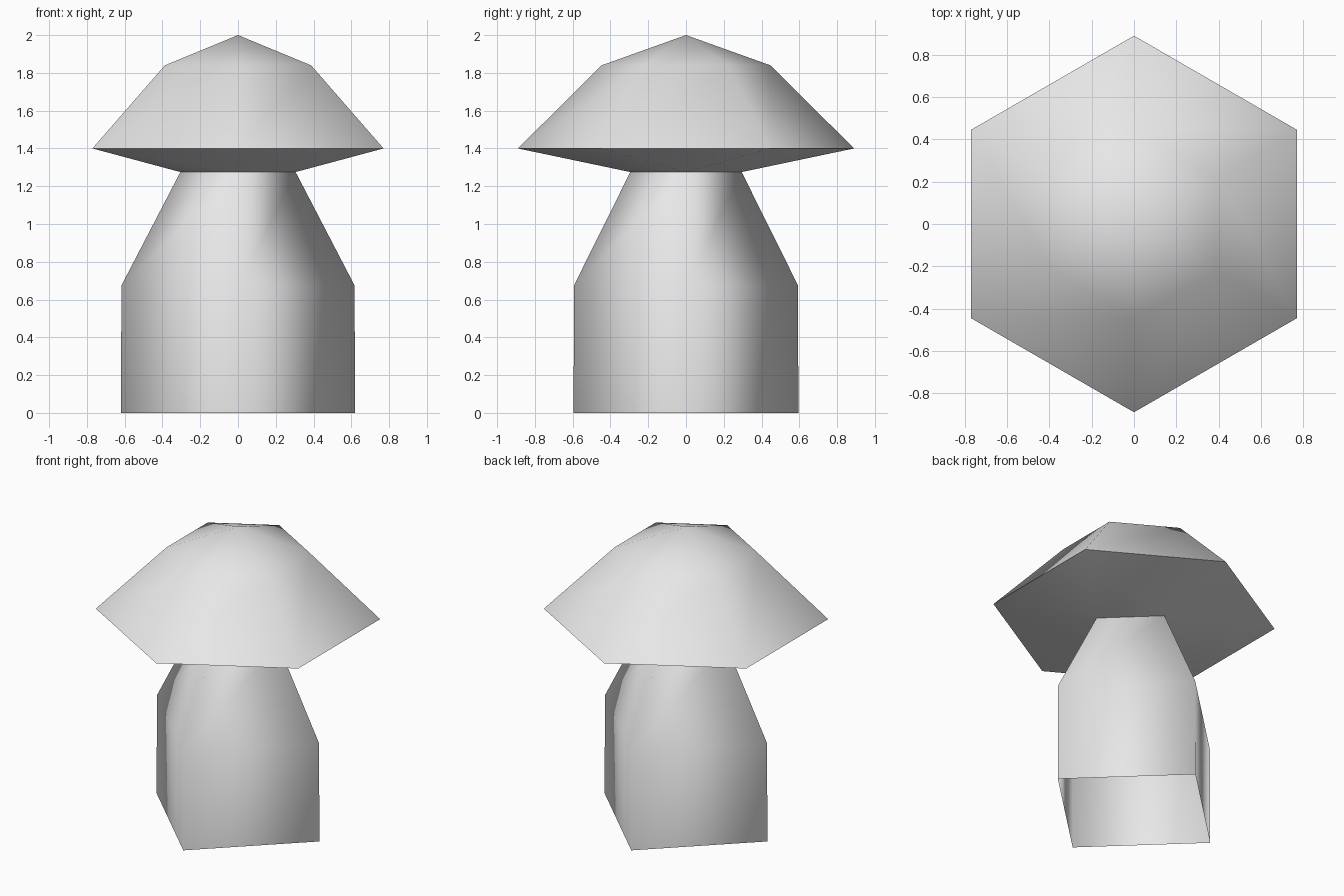
import bpy
import bmesh
from math import cos, sin, radians

cube = bpy.data.objects.get("Cube")
if cube:
    bpy.data.objects.remove(cube, do_unlink=True)

grey = bpy.data.materials.new("plain_grey")
grey.use_nodes = True
grey.diffuse_color = (0.8, 0.8, 0.8, 1)
grey.node_tree.nodes["Principled BSDF"].inputs["Base Color"].default_value = (0.8, 0.8, 0.8, 1)


def ring(bm, sides, start, rx, ry, z):
    """Counter-clockwise ring of vertices."""
    angles = [radians(start + 360 * i / sides) for i in range(sides)]
    return [bm.verts.new((rx * cos(a), ry * sin(a), z)) for a in angles]


def loft(bm, low, high):
    """Outward-facing quads between two equal rings."""
    n = len(low)
    for i in range(n):
        j = (i + 1) % n
        bm.faces.new((low[i], low[j], high[j], high[i]))


def finish(bm, name):
    mesh = bpy.data.meshes.new(name)
    bm.to_mesh(mesh)
    bm.free()
    mesh.materials.append(grey)
    obj = bpy.data.objects.new(name, mesh)
    bpy.context.collection.objects.link(obj)
    bpy.ops.object.select_all(action="DESELECT")
    obj.select_set(True)
    bpy.context.view_layer.objects.active = obj
    bpy.ops.object.shade_smooth_by_angle(angle=radians(100))
    return obj


NECK = (0.305, 0.295, 1.275)

# Four-sided stem, open at the bottom, tapering to the neck
bm = bmesh.new()
base = ring(bm, 4, 0, 0.62, 0.595, 0)
shoulder = ring(bm, 4, 0, 0.617, 0.593, 0.675)
neck = ring(bm, 4, 0, *NECK)
loft(bm, base, shoulder)
loft(bm, shoulder, neck)
finish(bm, "stem")

# Six-sided cap: rim, upper ring and peak
bm = bmesh.new()
rim = ring(bm, 6, 30, 0.89, 0.89, 1.4)
upper = ring(bm, 6, 30, 0.447, 0.447, 1.84)
peak = bm.verts.new((0, 0, 2))
loft(bm, rim, upper)
for i in range(6):
    bm.faces.new((upper[i], upper[(i + 1) % 6], peak))

# Underside: each rim edge runs to its nearest neck corner
neck = ring(bm, 4, 0, *NECK)
corner = [neck[k] for k in (1, 1, 2, 3, 3, 0)]
for i in range(6):
    j = (i + 1) % 6
    bm.faces.new((rim[j], rim[i], corner[i]))
    if corner[i] is not corner[j]:
        bm.faces.new((rim[j], corner[i], corner[j]))
finish(bm, "cap")
